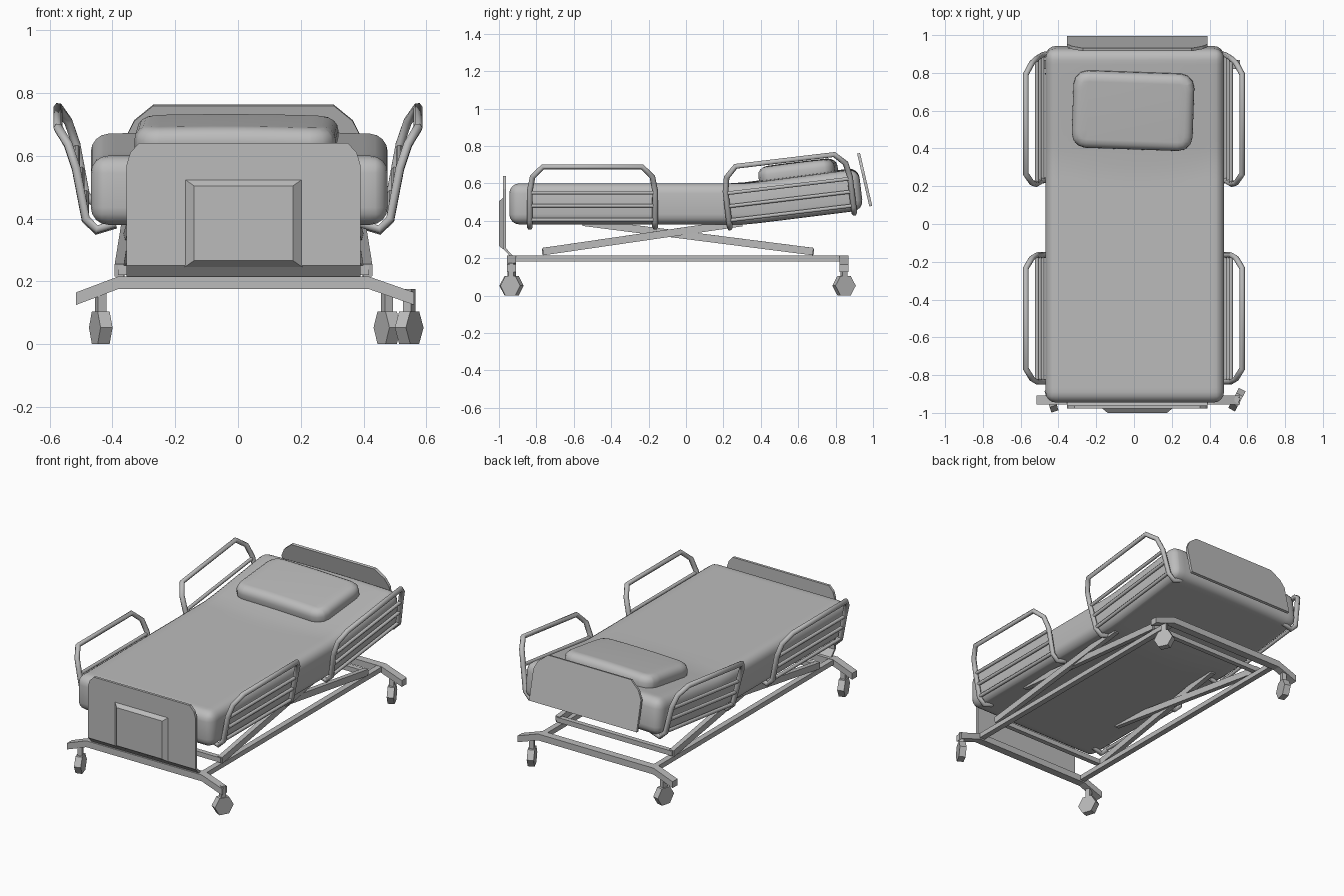
import bpy, bmesh, math
from mathutils import Vector, Matrix

if "Cube" in bpy.data.objects:
    bpy.data.objects.remove(bpy.data.objects["Cube"])

grey = bpy.data.materials.new("plain_grey")
grey.use_nodes = True
grey.diffuse_color = (0.5, 0.5, 0.5, 1)
grey.node_tree.nodes["Principled BSDF"].inputs["Base Color"].default_value = grey.diffuse_color
CX = 0.0175      # the frame and boards sit slightly off centre


def add(name, bm, matrix=None):
    bmesh.ops.recalc_face_normals(bm, faces=bm.faces)
    if matrix:
        bm.transform(matrix)
    mesh = bpy.data.meshes.new(name)
    bm.to_mesh(mesh)
    bm.free()
    mesh.materials.append(grey)
    obj = bpy.data.objects.new(name, mesh)
    bpy.context.collection.objects.link(obj)
    return obj


def prism(name, pts, axis, lo, hi, matrix=None, taper=None):
    """Extrude a 2D outline along x (pts are y,z) or y (pts are x,z)."""
    bm = bmesh.new()
    make = (lambda p, d: (d, *p)) if axis == "x" else (lambda p, d: (p[0], d, p[1]))
    face = bm.faces.new([bm.verts.new(make(p, hi)) for p in pts])
    out = bmesh.ops.extrude_face_region(bm, geom=[face])
    far = [v for v in out["geom"] if isinstance(v, bmesh.types.BMVert)]
    for v in far:
        v.co["xy".index(axis)] = lo
    if taper:
        mid = sum((v.co for v in far), Vector()) / len(far)
        for v in far:
            v.co.x += taper * (1 if v.co.x < mid.x else -1)
            v.co.z += taper * 0.7 * (1 if v.co.z < mid.z else -1)
    return add(name, bm, matrix)


def bar(name, a, b, width, height):
    """Square beam between two points."""
    a, b = Vector(a), Vector(b)
    d = (b - a).normalized()
    side = d.cross(Vector((0, 0, 1))).normalized()
    up = side.cross(d)
    rot = Matrix((side, d, up)).transposed().to_4x4()
    bm = bmesh.new()
    bmesh.ops.create_cube(bm, size=1)
    bm.transform(Matrix.Diagonal((width, (b - a).length, height, 1)))
    return add(name, bm, Matrix.Translation((a + b) / 2) @ rot)


def tube(name, pts, radius, matrix):
    """Six sided tube along a path."""
    curve = bpy.data.curves.new(name, "CURVE")
    curve.dimensions = "3D"
    curve.bevel_depth = radius
    curve.bevel_resolution = 1
    curve.use_fill_caps = True
    spline = curve.splines.new("POLY")
    spline.points.add(len(pts) - 1)
    for p, co in zip(spline.points, pts):
        p.co = (*co, 1)
    temp = bpy.data.objects.new(name, curve)
    bm = bmesh.new()
    bm.from_mesh(bpy.data.meshes.new_from_object(temp))
    bpy.data.objects.remove(temp)
    bpy.data.curves.remove(curve)
    return add(name, bm, matrix)


def cushion(name, size, bevel, cuts, warp, matrix, corner=0.0):
    """Rounded block, finely cut along x and y so that it can be warped."""
    bm = bmesh.new()
    bmesh.ops.create_cube(bm, size=1)
    bm.transform(Matrix.Diagonal((*size, 1)))
    if corner:
        upright = [e for e in bm.edges if abs(e.verts[0].co.z - e.verts[1].co.z) > 0.01]
        bmesh.ops.bevel(bm, geom=upright, offset=corner, segments=3, profile=0.5, affect="EDGES")
        rims = [e for e in bm.edges if abs(e.verts[0].co.z - e.verts[1].co.z) < 0.01]
    else:
        rims = bm.edges[:]
    bmesh.ops.bevel(bm, geom=rims, offset=bevel, segments=4, profile=0.5, affect="EDGES")
    for axis in (0, 1):
        for i in range(1, cuts):
            co, no = Vector(), Vector()
            co[axis] = size[axis] * (i / cuts - 0.5)
            no[axis] = 1
            bmesh.ops.bisect_plane(bm, geom=bm.verts[:] + bm.edges[:] + bm.faces[:],
                                   plane_co=co, plane_no=no)
    for v in bm.verts:
        warp(v.co)
    obj = add(name, bm, matrix)
    for f in obj.data.polygons:
        f.use_smooth = True
    return obj


# Mattress with the head section raised along a curved fold
def raise_head(co):
    start = 0.27 + 0.35 * co.x ** 2
    lift = max(0, co.y - start)
    co.z += 0.125 * lift
    co.y -= 0.12 * co.z * min(1, lift * 2)


cushion("mattress", (0.945, 1.89, 0.22), 0.055, 24, raise_head,
        Matrix.Translation((0.004, 0, 0.49)))


# Pillow, thicker in the middle
def puff(co):
    co.z *= 1 - 0.9 * co.x ** 2 - 1.2 * co.y ** 2


cushion("pillow", (0.64, 0.41, 0.12), 0.045, 8, puff,
        Matrix.Translation((-0.005, 0.6, 0.655)) @ Matrix.Rotation(math.radians(7), 4, "X")
        @ Matrix.Rotation(math.radians(-2), 4, "Z"), corner=0.075)


# End boards with cut upper corners
def board_outline(bottom, top, steps):
    half = [(0.3725, bottom)] + [(0.3725 - dx, top - dz) for dx, dz in steps]
    return [(CX + x, z) for x, z in half] + [(CX - x, z) for x, z in reversed(half)]


prism("foot_board", board_outline(0.25, 0.64, [(0, 0.07), (0.012, 0.03), (0.04, 0)]),
      "y", -0.978, -0.962)
prism("foot_board_lip", [(-0.978, 0.252), (-0.945, 0.215), (-0.928, 0.215), (-0.962, 0.252)],
      "x", CX - 0.3725, CX + 0.3725)
prism("foot_board_panel", [(-0.17, 0.245), (0.205, 0.245), (0.205, 0.525), (-0.17, 0.525)],
      "y", -1.0, -0.975, taper=0.03)
prism("head_board", board_outline(0, 0.29, [(0, 0.1), (0.025, 0.05), (0.085, 0)]),
      "y", -0.008, 0.008,
      Matrix.Translation((0, 0.988, 0.478)) @ Matrix.Rotation(math.radians(13), 4, "X"))

# Side rails: the head pair is the foot pair tilted with the mattress
POST = [(0.39, 0.335, 0.385), (0.45, 0.335, 0.365), (0.485, 0.335, 0.4),
        (0.515, 0.335, 0.56), (0.54, 0.32, 0.635), (0.573, 0.265, 0.688)]
foot_place = Matrix.Translation((0, -0.5, 0))
head_place = (Matrix.Translation((0, 0.235, 0.357)) @ Matrix.Rotation(math.radians(6.8), 4, "X")
              @ Matrix.Translation((0, 0.335, -0.36)))
for end, place in (("foot", foot_place), ("head", head_place)):
    for side, s in (("left", 1), ("right", -1)):
        loop = [(s * x, -y, z) for x, y, z in POST] + [(s * x, y, z) for x, y, z in reversed(POST)]
        tube(f"{end}_rail_{side}", loop, 0.0155, place)
        for i, z in enumerate((0.405, 0.48, 0.55)):
            x = s * (0.485 + (z - 0.4) * 0.19)
            tube(f"{end}_rail_{side}_bar_{i + 1}", [(x, -0.335, z), (x, 0.335, z)], 0.011, place)

# Base frame: long beams and splayed end beams
for side, s in (("left", 1), ("right", -1)):
    x = CX + s * 0.385
    bar(f"base_beam_{side}", (x, -0.93, 0.198), (x, 0.845, 0.198), 0.035, 0.03)
    # Crossed lifting arms
    bar(f"lift_arm_a_{side}", (CX + s * 0.395, -0.765, 0.235), (CX + s * 0.37, 0.3, 0.39), 0.03, 0.04)
    bar(f"lift_arm_b_{side}", (CX + s * 0.395, 0.68, 0.235), (CX + s * 0.35, -0.55, 0.392), 0.03, 0.04)
for end, y in (("foot", -0.755), ("head", 0.67)):
    bar(f"lift_cross_bar_{end}", (CX - 0.4, y, 0.235), (CX + 0.4, y, 0.235), 0.03, 0.03)


def end_beam(name, y, left_tip, right_tip):
    top = [(left_tip, 0.165), (CX - 0.4, 0.215), (CX + 0.4, 0.215), (right_tip, 0.165)]
    prism(name, top + [(x, z - 0.04) for x, z in reversed(top)], "y", y - 0.024, y + 0.024)


end_beam("foot_end_beam", -0.932, -0.515, 0.56)
end_beam("head_end_beam", 0.845, -0.515, 0.56)


# Casters: six sided wheels, each swivelled differently
def caster(name, x, y, yaw):
    turn = Matrix.Translation((x, y, 0)) @ Matrix.Rotation(math.radians(yaw), 4, "Z")
    ring = [(0.06 * math.cos(math.radians(a)), 0.0525 + 0.06 * math.sin(math.radians(a)))
            for a in range(0, 360, 60)]
    prism(name + "_wheel", ring, "x", -0.02, 0.02, turn)
    stem = [(-0.015, 0.08), (0.015, 0.08), (0.015, 0.175), (-0.015, 0.175)]
    prism(name + "_stem", stem, "x", -0.014, 0.014, turn)


caster("foot_caster_right", -0.437, -0.935, 18)
caster("foot_caster_left", 0.545, -0.93, -28)
caster("head_caster_right", -0.437, 0.845, -15)
caster("head_caster_left", 0.475, 0.845, 25)
